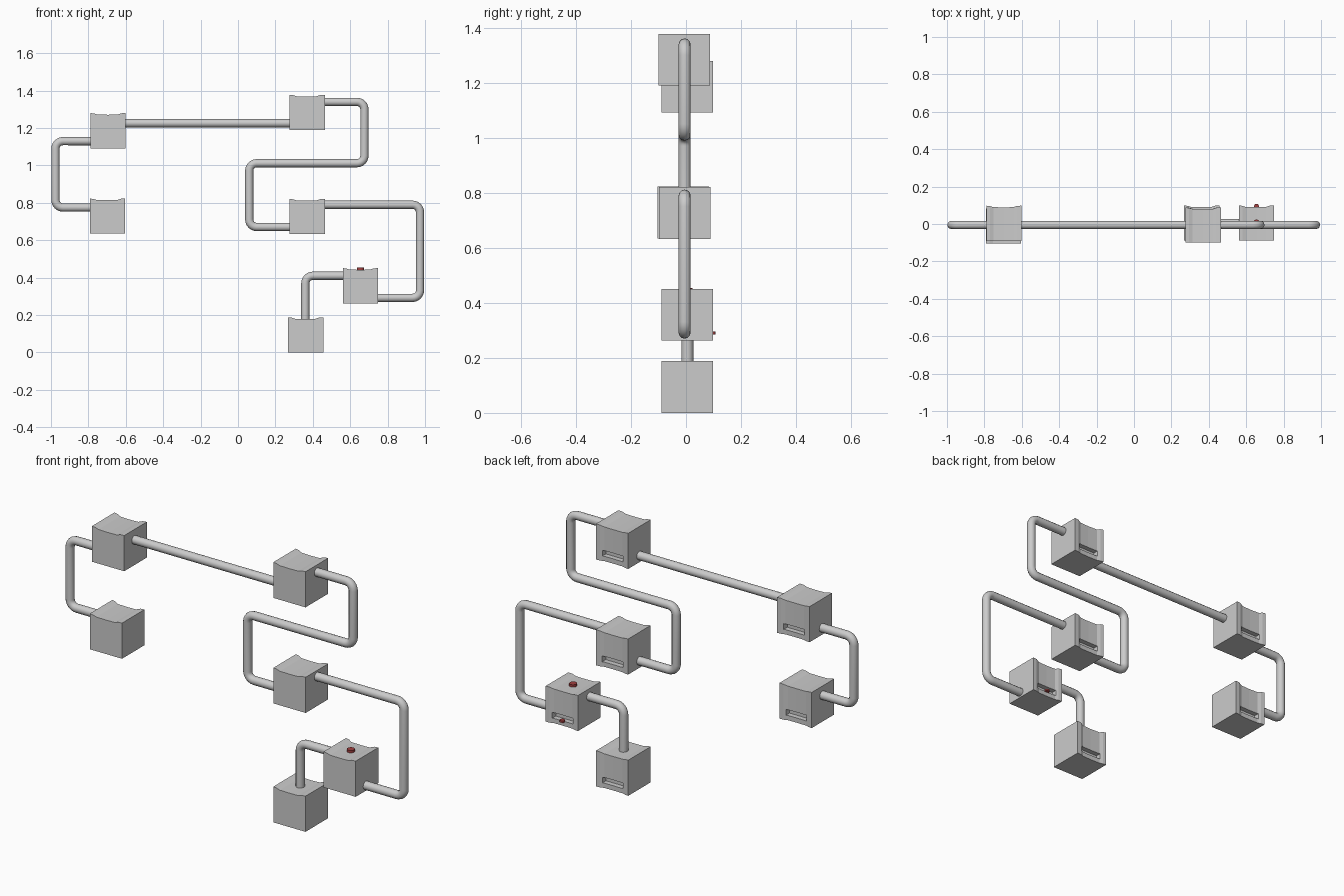
import bpy, bmesh, math
from mathutils import Vector

if "Cube" in bpy.data.objects:
    bpy.data.objects.remove(bpy.data.objects["Cube"])

S = 0.188  # edge length of a box


def wavy_box(name, x, y, z):
    """Box with a shallow dip running across its top and back, and a tray slot in the back."""
    stations = [(-0.5, 0), (-0.4, 0.002), (-0.3, 0.008), (0, 0.009),
                (0.27, 0.008), (0.38, 0.001), (0.5, 0)]
    bm = bmesh.new()
    rings = []
    for t, d in stations:
        px, h = x + t * S, S / 2
        rings.append([bm.verts.new(p) for p in (
            (px, y - h, z), (px, y + h - d, z),
            (px, y + h - d, z + S - d), (px, y - h, z + S - d))])
    for a, b in zip(rings, rings[1:]):
        for i in range(4):
            j = (i + 1) % 4
            bm.faces.new((a[i], a[j], b[j], b[i]))
    bm.faces.new(rings[0])
    bm.faces.new(rings[-1])
    bmesh.ops.recalc_face_normals(bm, faces=bm.faces)
    me = bpy.data.meshes.new(name)
    bm.to_mesh(me)
    bm.free()
    ob = bpy.data.objects.new(name, me)
    bpy.context.collection.objects.link(ob)

    # slot cutter
    bpy.ops.mesh.primitive_cube_add(size=1, location=(x, y + S / 2, z + 0.04))
    cutter = bpy.context.object
    cutter.name = name + "_slot_cutter"
    cutter.scale = (0.12, 0.07, 0.03)
    cutter.hide_render = True
    cutter.hide_viewport = False
    cutter.display_type = 'WIRE'
    mod = ob.modifiers.new("slot", 'BOOLEAN')
    mod.object = cutter
    mod.operation = 'DIFFERENCE'
    mod.solver = 'EXACT'
    # apply, then drop the cutter
    bpy.context.view_layer.objects.active = ob
    bpy.ops.object.modifier_apply(modifier=mod.name)
    bpy.data.objects.remove(cutter)
    return ob


def pipe(name, y, corners, r=0.022, fillet=0.04):
    """Round tube along an x-z path with rounded corners."""
    pts = [Vector((x, y, z)) for x, z in corners]
    path = [pts[0]]
    for p0, p, p1 in zip(pts, pts[1:], pts[2:]):
        u, v = (p0 - p).normalized(), (p1 - p).normalized()
        c = p + (u + v) * fillet
        for k in range(7):
            a = k / 6 * math.pi / 2
            path.append(c - v * fillet * math.cos(a) - u * fillet * math.sin(a))
    path.append(pts[-1])
    cu = bpy.data.curves.new(name, 'CURVE')
    cu.dimensions = '3D'
    cu.bevel_depth = r
    cu.bevel_resolution = 4
    cu.use_fill_caps = True
    sp = cu.splines.new('POLY')
    sp.points.add(len(path) - 1)
    for q, p in zip(sp.points, path):
        q.co = (*p, 1)
    sp.use_smooth = True
    ob = bpy.data.objects.new(name, cu)
    bpy.context.collection.objects.link(ob)


# boxes, from the bottom up
for name, x, y, z in [
        ("bottom_box", 0.362, 0.005, 0.0),
        ("button_box", 0.655, 0.005, 0.263),
        ("middle_box", 0.37, -0.005, 0.633),
        ("top_right_box", 0.37, -0.006, 1.19),
        ("top_left_box", -0.695, 0.004, 1.092),
        ("lower_left_box", -0.698, -0.01, 0.635)]:
    wavy_box(name, x, y, z)

# connecting pipes
pipe("bottom_pipe", 0.005, [(0.36, 0.16), (0.36, 0.41), (0.58, 0.41)])
pipe("right_pipe", -0.005, [(0.73, 0.292), (0.973, 0.292), (0.973, 0.79), (0.445, 0.79)])
pipe("winding_pipe", -0.005, [(0.295, 0.671), (0.06, 0.671), (0.06, 1.012),
                              (0.676, 1.012), (0.676, 1.34), (0.445, 1.34)])
pipe("long_pipe", -0.005, [(-0.62, 1.226), (0.295, 1.226)])
pipe("left_pipe", -0.005, [(-0.77, 1.13), (-0.976, 1.13), (-0.976, 0.775), (-0.77, 0.775)])

# red button on top and small red piece in the slot
red = bpy.data.materials.new("dark_red")
red.diffuse_color = (0.35, 0.05, 0.05, 1)
red.use_nodes = True
red.node_tree.nodes["Principled BSDF"].inputs["Base Color"].default_value = red.diffuse_color
for name, loc, r, h in [("red_button", (0.655, 0.005, 0.447), 0.019, 0.016),
                        ("slot_piece", (0.655, 0.095, 0.291), 0.013, 0.01)]:
    bpy.ops.mesh.primitive_cylinder_add(vertices=24, radius=r, depth=h, location=loc)
    ob = bpy.context.object
    ob.name = name
    ob.data.materials.append(red)
    bpy.ops.object.shade_smooth_by_angle()
